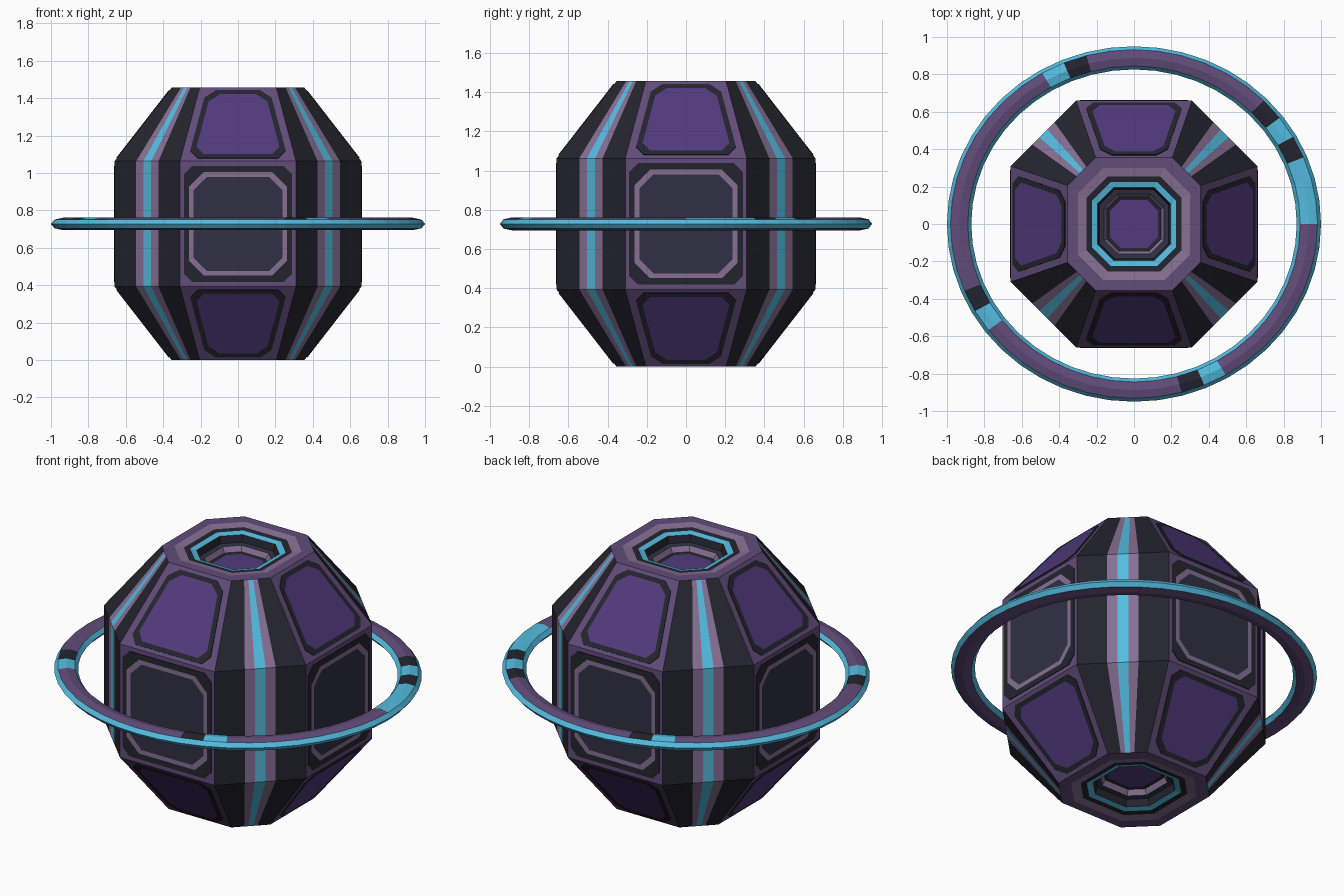
import bpy, bmesh, math
from mathutils import Vector, Matrix

cube = bpy.data.objects.get("Cube")
if cube:
    bpy.data.objects.remove(cube, do_unlink=True)


def material(name, rgb):
    linear = [((c / 255 + 0.055) / 1.055) ** 2.4 for c in rgb] + [1]
    m = bpy.data.materials.new(name)
    m.use_nodes = True
    m.diffuse_color = linear
    m.node_tree.nodes["Principled BSDF"].inputs["Base Color"].default_value = linear
    return m


MATS = [
    material("frame purple", (98, 76, 122)),
    material("lilac trim", (134, 112, 148)),
    material("cyan glow", (84, 188, 224)),
    material("charcoal", (36, 36, 47)),
    material("slate", (48, 48, 68)),
    material("deep violet", (82, 58, 125)),
]
FRAME, LILAC, CYAN, DARK, SLATE, VIOLET = range(len(MATS))

# Main body dimensions: half width and flat-side half length of the octagons
WIDE, WIDE_FLAT = 0.66, 0.31
CAP, CAP_FLAT = 0.355, 0.205
HEIGHT, LOW, HIGH = 1.456, 0.393, 1.063
MID = HEIGHT / 2


def finish(name, bm, fix_normals=False):
    if fix_normals:
        bmesh.ops.recalc_face_normals(bm, faces=bm.faces)
    mesh = bpy.data.meshes.new(name)
    bm.to_mesh(mesh)
    bm.free()
    for m in MATS:
        mesh.materials.append(m)
    obj = bpy.data.objects.new(name, mesh)
    bpy.context.collection.objects.link(obj)
    return obj


def bridge(bm, a, b, colour_of):
    n = len(a)
    for i in range(n):
        j = (i + 1) % n
        f = bm.faces.new((a[i], a[j], b[j], b[i]))
        f.material_index = colour_of(i)


def loop(bm, points):
    return [bm.verts.new(p) for p in points]


def ring_points(half, flat, z, cuts):
    """Octagon whose diagonal sides are divided at the given fractions."""
    points = []
    for k in range(4):
        turn = Matrix.Rotation(k * math.pi / 2, 3, 'Z')
        a, b = Vector((half, flat, z)), Vector((flat, half, z))
        points += [turn @ a.lerp(b, t) for t in cuts]
    return points


# Faceted body with striped diagonal sides
CUTS = (0, 0.33, 0.44, 0.56, 0.67, 1)
STRIPES = (DARK, LILAC, CYAN, LILAC, DARK, FRAME)
bm = bmesh.new()
levels = [(CAP, CAP_FLAT, 0), (WIDE, WIDE_FLAT, LOW),
          (WIDE, WIDE_FLAT, HIGH), (CAP, CAP_FLAT, HEIGHT)]
rings = [loop(bm, ring_points(*level, CUTS)) for level in levels]
for lower, upper in zip(rings, rings[1:]):
    bridge(bm, lower, upper, lambda i: STRIPES[i % len(STRIPES)])
finish("body_shell", bm)


# Recessed ports in the top and bottom: half width, depth, colour outside the step
PORT = [
    (0.30, 0, FRAME), (0.255, 0.008, LILAC), (0.225, 0.012, DARK),
    (0.195, 0.02, CYAN), (0.185, 0.06, DARK), (0.16, 0.065, SLATE),
    (0.145, 0.095, LILAC), (0.128, 0.1, DARK),
]


def port(name, top):
    def height(depth):
        return HEIGHT - depth if top else depth
    bm = bmesh.new()
    outer = loop(bm, ring_points(CAP, CAP_FLAT, height(0), (0, 1)))
    for half, depth, colour in PORT:
        inner = loop(bm, ring_points(half, half * 0.55, height(depth), (0, 1)))
        bridge(bm, outer, inner, lambda i: colour)
        outer = inner
    bm.faces.new(outer).material_index = VIOLET
    if not top:
        bmesh.ops.reverse_faces(bm, faces=bm.faces)
    finish(name, bm)


port("top_port", True)
port("bottom_port", False)


def panel(name, start, end, layers, turn):
    """Chamfered plate on a flat side; start and end are (depth, z, half width)."""
    base = Vector((0, -start[0], start[1]))
    slope = Vector((0, -end[0], end[1])) - base
    length = slope.length
    up = slope.normalized()
    normal = Vector((1, 0, 0)).cross(up)
    rot = Matrix.Rotation(turn, 3, 'Z')

    def outline(dx, dv, chamfer, lift):
        def width(v):
            return start[2] + (end[2] - start[2]) * v / length - dx
        lo, hi = dv, length - dv
        right = [(width(lo) - chamfer, lo), (width(lo + chamfer), lo + chamfer),
                 (width(hi - chamfer), hi - chamfer), (width(hi) - chamfer, hi)]
        flat = right + [(-x, v) for x, v in reversed(right)]
        return [rot @ (base + Vector((x, 0, 0)) + up * v + normal * lift) for x, v in flat]

    bm = bmesh.new()
    dx, dv, chamfer, colour = layers[0]
    previous = loop(bm, outline(dx, dv, chamfer, 0))
    edge = loop(bm, outline(dx, dv, chamfer, 0.004))
    bridge(bm, previous, edge, lambda i: colour)
    for dx, dv, chamfer, inner_colour in layers[1:]:
        inner = loop(bm, outline(dx, dv, chamfer, 0.004))
        bridge(bm, edge, inner, lambda i: colour)
        edge, colour = inner, inner_colour
    bm.faces.new(edge).material_index = colour
    finish(name, bm)


# Panels on the four flat sides: side inset, end inset, chamfer, colour
WINDOW = [(0.02, 0.025, 0.045, DARK), (0.047, 0.058, 0.08, LILAC), (0.072, 0.083, 0.072, SLATE)]
SLOPED = [(0.04, 0.02, 0.05, DARK), (0.068, 0.046, 0.05, VIOLET)]
for k, side in enumerate(("front", "left", "back", "right")):
    turn = k * math.pi / 2
    panel(side + "_window_panel", (WIDE, LOW, WIDE_FLAT), (WIDE, HIGH, WIDE_FLAT), WINDOW, turn)
    panel(side + "_upper_panel", (WIDE, HIGH, WIDE_FLAT), (CAP, HEIGHT, CAP_FLAT), SLOPED, turn)
    panel(side + "_lower_panel", (CAP, 0, CAP_FLAT), (WIDE, LOW, WIDE_FLAT), SLOPED, turn)


# Orbiting ring with cyan edges and marked segments along its top
SEGMENTS, SIDES = 48, 8
MARKS = {0: CYAN, 1: CYAN, 2: CYAN, 3: DARK, 4: CYAN, 5: DARK, 14: DARK, 15: CYAN,
         27: DARK, 28: CYAN, 38: DARK, 39: CYAN}
bm = bmesh.new()
sections = []
for s in range(SEGMENTS):
    a = 2 * math.pi * s / SEGMENTS
    section = []
    for t in range(SIDES):
        b = 2 * math.pi * t / SIDES
        r = 0.935 + 0.065 * math.cos(b)
        section.append((r * math.cos(a), 0.95 * r * math.sin(a), MID + 0.033 * math.sin(b)))
    sections.append(loop(bm, section))
for s in range(SEGMENTS):
    def ring_colour(t):
        if t in (1, 2):
            return MARKS.get(s, FRAME)
        return FRAME if t in (5, 6) else CYAN
    bridge(bm, sections[s], sections[(s + 1) % SEGMENTS], ring_colour)
finish("orbit_ring", bm, True)
